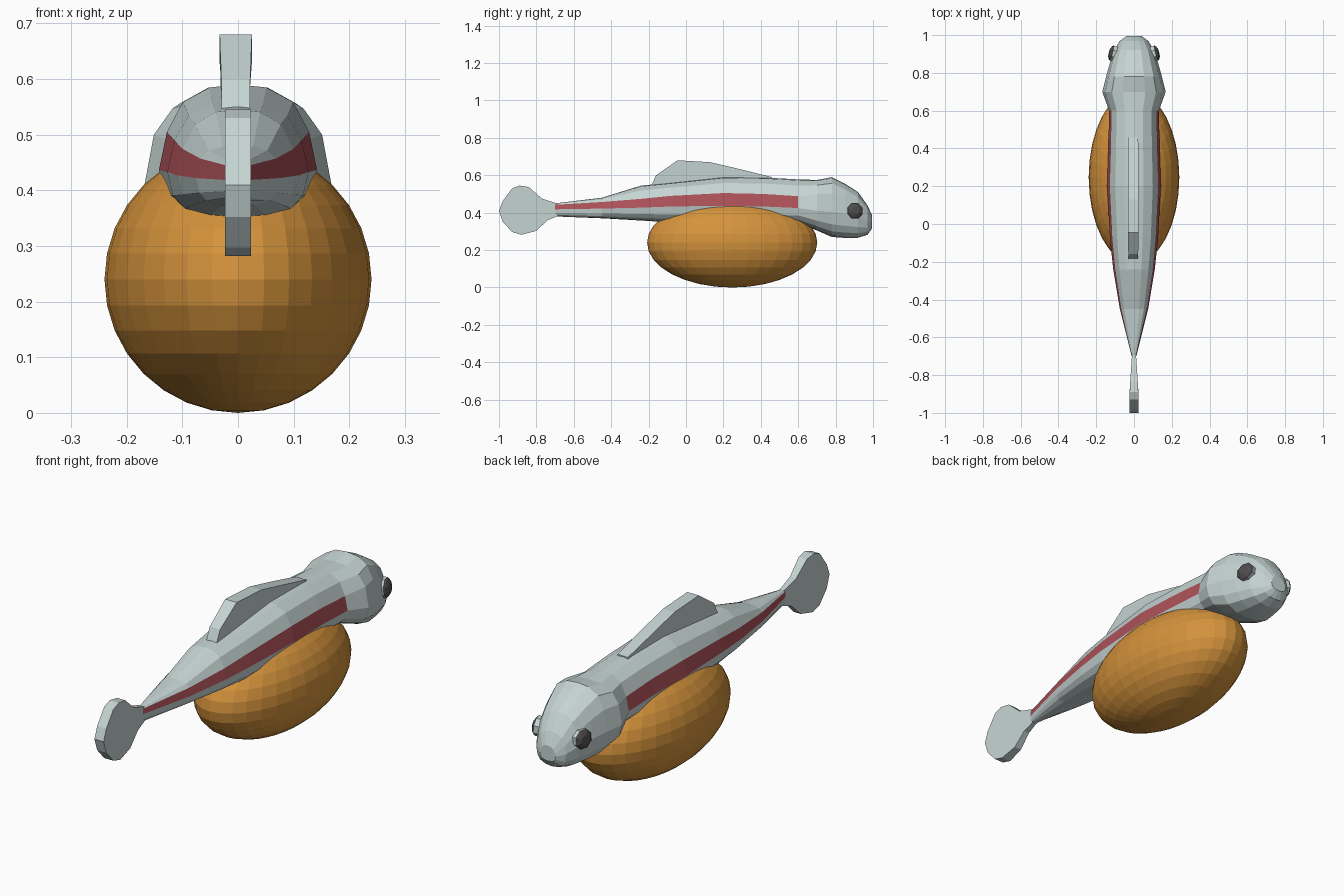
import bpy, bmesh, math
from mathutils import Matrix, Vector

if "Cube" in bpy.data.objects:
    bpy.data.objects.remove(bpy.data.objects["Cube"])


def material(name, rgb):
    m = bpy.data.materials.new(name)
    m.diffuse_color = (*rgb, 1)
    m.use_nodes = True
    m.node_tree.nodes["Principled BSDF"].inputs["Base Color"].default_value = m.diffuse_color
    return m


SKIN = material("pale_skin", (0.56, 0.66, 0.65))
RED = material("red_stripe", (0.42, 0.085, 0.10))
YOLK = material("orange_yolk", (0.66, 0.29, 0.045))
DARK = material("dark_eye", (0.075, 0.07, 0.07))


def finish(name, bm, *mats):
    bmesh.ops.recalc_face_normals(bm, faces=bm.faces[:])
    mesh = bpy.data.meshes.new(name)
    bm.to_mesh(mesh)
    bm.free()
    for m in mats:
        mesh.materials.append(m)
    ob = bpy.data.objects.new(name, mesh)
    bpy.context.collection.objects.link(ob)
    return ob


# Stations: y, half width, top, bottom, lower and upper stripe heights
STATIONS = [
    (-0.70, 0.012, 0.450, 0.380, 0.418, 0.442),
    (-0.45, 0.075, 0.480, 0.370, 0.422, 0.457),
    (-0.24, 0.110, 0.545, 0.358, 0.427, 0.474),
    (-0.08, 0.127, 0.560, 0.348, 0.433, 0.490),
    (0.20, 0.142, 0.590, 0.345, 0.437, 0.505),
    (0.42, 0.135, 0.588, 0.345, 0.433, 0.500),
    (0.60, 0.132, 0.578, 0.345, 0.425, 0.488),
    (0.70, 0.168, 0.575, 0.305, 0.410, 0.500),
    (0.78, 0.148, 0.590, 0.270, 0.405, 0.500),
    (0.85, 0.128, 0.555, 0.265, 0.395, 0.475),
    (0.92, 0.105, 0.510, 0.266, 0.380, 0.435),
    (0.97, 0.075, 0.440, 0.282, 0.355, 0.390),
    (0.995, 0.040, 0.385, 0.315, 0.345, 0.358),
]


def section(y, w, top, bot, lo, hi):
    """Closed ring of 16 points; the stripe lies between points 4-5 and 11-12."""
    up, down = top - hi, lo - bot
    half = [(0, bot), (0.40, bot + 0.05 * down), (0.75, bot + 0.22 * down),
            (0.92, bot + 0.50 * down), (1, lo), (0.90, hi),
            (0.70, hi + 0.63 * up), (0.36, hi + 0.94 * up), (0, top)]
    ring = half + [(-x, z) for x, z in half[-2:0:-1]]
    return [(x * w, y, z) for x, z in ring]


# Body and head as one loft, with the stripe on the widest band
bm = bmesh.new()
rings = [[bm.verts.new(p) for p in section(*s)] for s in STATIONS]
for i, (a, b) in enumerate(zip(rings, rings[1:])):
    for k in range(16):
        j = (k + 1) % 16
        f = bm.faces.new((a[k], a[j], b[j], b[k]))
        f.material_index = int(k in (4, 11) and STATIONS[i + 1][0] <= 0.6)
bm.faces.new(rings[0])
bm.faces.new(rings[-1])
finish("body", bm, SKIN, RED)


def fin(name, outline, thickness, x=0):
    """Upright plate from a (y, z) outline; thickness depends on y and z."""
    bm = bmesh.new()
    sides = [[bm.verts.new((x + s * thickness(y, z), y, z)) for y, z in outline]
             for s in (-1, 1)]
    n = len(outline)
    for side in sides:
        bm.faces.new(side)
    for k in range(n):
        j = (k + 1) % n
        bm.faces.new((sides[0][k], sides[0][j], sides[1][j], sides[1][k]))
    return finish(name, bm, SKIN)


# Fins
fin("dorsal_fin", [(-0.19, 0.535), (-0.16, 0.60), (-0.045, 0.68), (0.13, 0.67),
                   (0.30, 0.63), (0.46, 0.59), (0.46, 0.55), (0.10, 0.54)],
    lambda y, z: 0.026 + 0.003 * (z > 0.6), -0.004)
fin("tail_fin", [(-0.62, 0.41), (-0.69, 0.45), (-0.77, 0.475), (-0.84, 0.537),
                 (-0.89, 0.545), (-0.93, 0.53), (-0.98, 0.462), (-1.0, 0.41),
                 (-0.98, 0.352), (-0.93, 0.297), (-0.88, 0.282), (-0.80, 0.303),
                 (-0.74, 0.36), (-0.69, 0.38)],
    lambda y, z: min(0.023, 0.010 + max(0, -0.68 - y) * 0.065))

# Yolk sac
bm = bmesh.new()
bmesh.ops.create_uvsphere(bm, u_segments=32, v_segments=16, radius=1,
                          matrix=Matrix.Translation((0, 0.247, 0.24))
                          @ Matrix.Diagonal((0.24, 0.455, 0.24, 1)))
finish("yolk_sac", bm, YOLK)

# Eyes: pale discs with a dark domed face
for side, name in ((1, "right_eye"), (-1, "left_eye")):
    axis = Vector((side, 0.25, 0.1)).normalized()
    place = (Matrix.Translation((side * 0.112, 0.903, 0.41))
             @ axis.to_track_quat('Z', 'Y').to_matrix().to_4x4())
    bm = bmesh.new()
    loops = [[bm.verts.new(place @ Vector((r * math.cos(k * math.pi / 4 + 0.39),
                                           r * math.sin(k * math.pi / 4 + 0.39), h)))
              for k in range(8)]
             for r, h in ((0.042, -0.04), (0.044, 0.006), (0.038, 0.012), (0.022, 0.02))]
    for n, (a, b) in enumerate(zip(loops, loops[1:])):
        for k in range(8):
            j = (k + 1) % 8
            bm.faces.new((a[k], a[j], b[j], b[k])).material_index = int(n > 0)
    bm.faces.new(loops[0])
    bm.faces.new(loops[-1]).material_index = 1
    finish(name, bm, SKIN, DARK)
